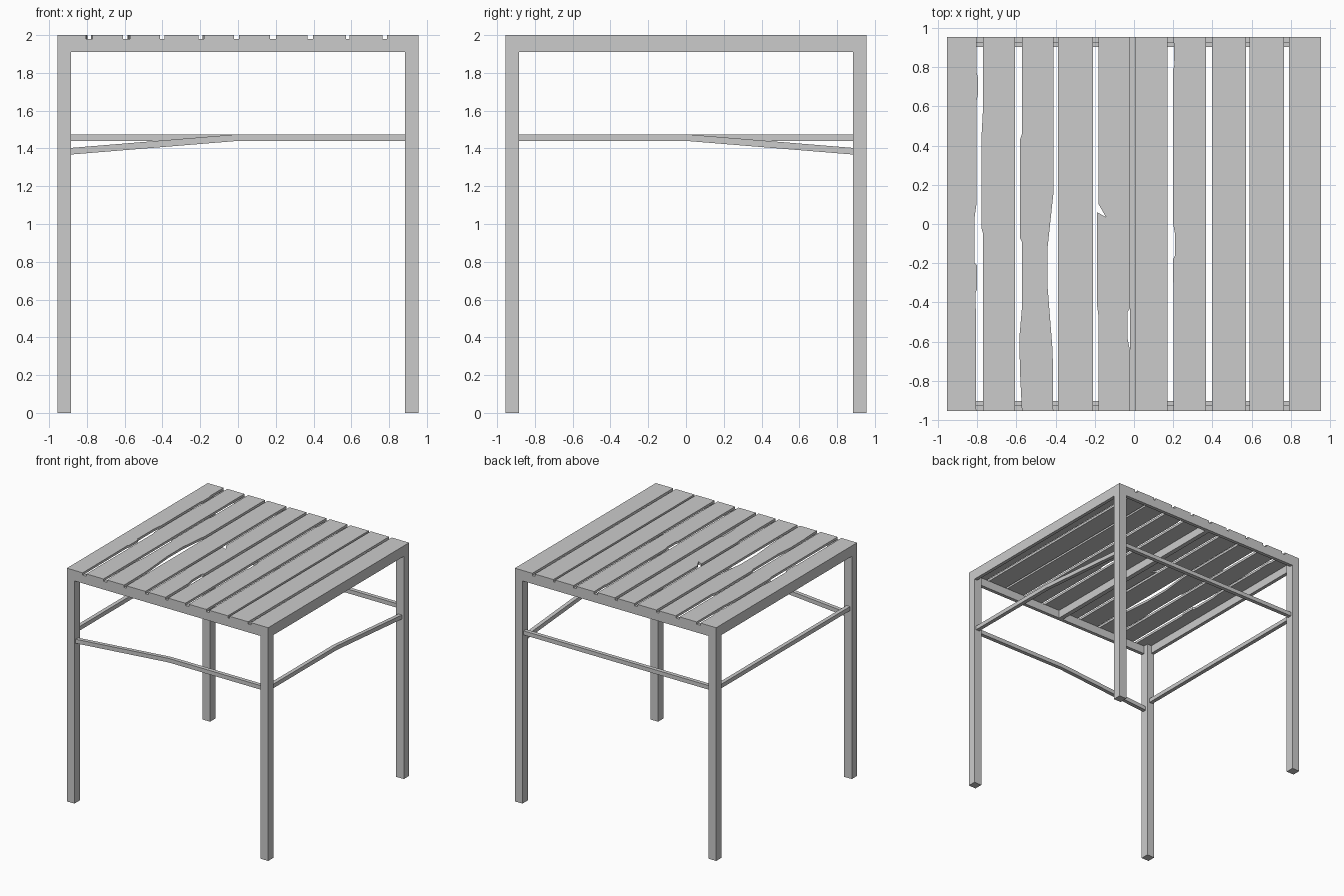
import bpy, bmesh

if "Cube" in bpy.data.objects:
    bpy.data.objects.remove(bpy.data.objects["Cube"])

H = 0.955          # half width of the table
TOP, SLAB = 2.0, 0.02


def make_object(name, bm):
    bmesh.ops.recalc_face_normals(bm, faces=bm.faces)
    mesh = bpy.data.meshes.new(name)
    bm.to_mesh(mesh)
    bm.free()
    obj = bpy.data.objects.new(name, mesh)
    bpy.context.collection.objects.link(obj)
    return obj


def extrude_outline(name, points, offset):
    """Close a flat outline and extrude it by an offset vector."""
    bm = bmesh.new()
    face = bm.faces.new([bm.verts.new(p) for p in points])
    ext = bmesh.ops.extrude_face_region(bm, geom=[face])
    verts = [g for g in ext["geom"] if isinstance(g, bmesh.types.BMVert)]
    bmesh.ops.translate(bm, vec=offset, verts=verts)
    return make_object(name, bm)


def box(name, x0, x1, y0, y1, z0, z1):
    pts = [(x0, y0, z0), (x1, y0, z0), (x1, y1, z0), (x0, y1, z0)]
    return extrude_outline(name, pts, (0, 0, z1 - z0))


# Legs
LEG = 0.883
for sx, side in ((-1, "left"), (1, "right")):
    for sy, end in ((-1, "front"), (1, "back")):
        xs, ys = sorted((sx * LEG, sx * H)), sorted((sy * LEG, sy * H))
        box(f"{end}_{side}_leg", *xs, *ys, 0, TOP - SLAB)

# Apron rails under the slats, and the centre beam
A = 0.925
for s, end, side in ((-1, "front", "left"), (1, "back", "right")):
    near, far = sorted((s * A, s * H))
    box(f"{end}_apron", -LEG, LEG, near, far, 1.91, TOP - SLAB)
    box(f"{side}_apron", near, far, -LEG, LEG, 1.91, TOP - SLAB)
box("centre_beam", -0.02, 0.02, -A, A, 1.91, TOP - SLAB)

# Stretchers: the front and right ones sag towards one end
S0, S1 = 0.904, 0.938


def stretcher(name, axis, sign, drop_start, drop_end):
    path = [(-LEG, 1.44 - drop_start), (0, 1.44), (LEG, 1.44 - drop_end)]
    outline = path + [(t, z + 0.035) for t, z in reversed(path)]
    w = sign * (S1 - S0)
    if axis == "x":
        extrude_outline(name, [(t, sign * S0, z) for t, z in outline], (0, w, 0))
    else:
        extrude_outline(name, [(sign * S0, t, z) for t, z in outline], (w, 0, 0))


stretcher("front_stretcher", "x", -1, 0.072, 0)
stretcher("back_stretcher", "x", 1, 0, 0)
stretcher("left_stretcher", "y", -1, 0, 0)
stretcher("right_stretcher", "y", 1, 0, 0.072)

# Slats: left x, right x, worn points on left and right edges (back to front)
slats = [
    (-H, -0.805, [], [(-.805, .78), (-.797, .75), (-.797, .66), (-.803, .63), (-.803, .11),
                      (-.814, .03), (-.814, -.2), (-.8, -.21), (-.8, -.33), (-.808, -.35)]),
    (-.77, -.608, [(-.77, .6), (-.779, .43), (-.779, -.02), (-.77, -.05)], []),
    (-.572, -.412, [(-.572, .46), (-.582, .43), (-.582, -.07), (-.572, -.09), (-.572, -.43),
                    (-.585, -.58), (-.582, -.75)],
     [(-.412, .15), (-.441, -.12), (-.441, -.32), (-.415, -.65)]),
    (-.388, -.21, [], []),
    (-.18, -.02, [(-.18, .1), (-.143, .035), (-.188, .06), (-.188, -.42), (-.18, -.48)],
     [(-.02, -.43), (-.034, -.45), (-.034, -.58), (-.02, -.65)]),
    (.005, .17, [], []),
    (.202, .368, [(.206, .81), (.2, .79), (.2, 0), (.209, -.05), (.209, -.16), (.2, -.18)], []),
    (.397, .572, [], []),
    (.59, .765, [], []),
    (.79, H, [], []),
]
for i, (x0, x1, left, right) in enumerate(slats, 1):
    edge_l = [(x0, H)] + left + [(x0, -H)]
    edge_r = [(x1, H)] + right + [(x1, -H)]
    outline = [(x, y, TOP - SLAB) for x, y in edge_l + edge_r[::-1]]
    extrude_outline(f"top_slat_{i}", outline, (0, 0, SLAB))
